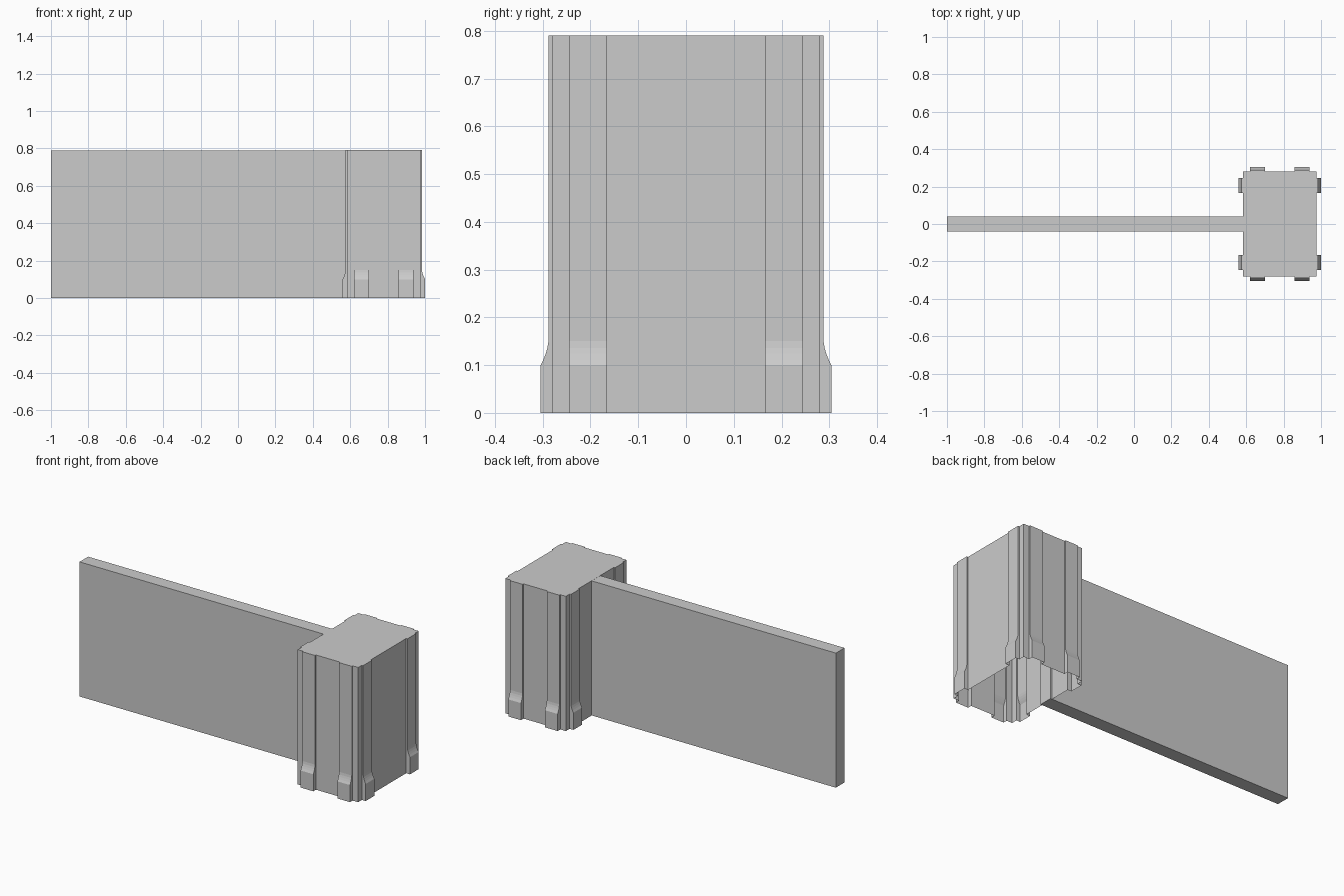
import bpy, bmesh

if "Cube" in bpy.data.objects:
    bpy.data.objects.remove(bpy.data.objects["Cube"])

CX = 0.7795            # tower centre on x
HX, HY = 0.196, 0.28   # tower half sizes
H = 0.79               # overall height


def finish(bm, name):
    bmesh.ops.recalc_face_normals(bm, faces=bm.faces)
    me = bpy.data.meshes.new(name)
    bm.to_mesh(me)
    bm.free()
    ob = bpy.data.objects.new(name, me)
    bpy.context.collection.objects.link(ob)
    return ob


def side(half, a, b, d):
    """Points (along, outward) of one tower side with two buttresses of depth d."""
    return [(-half, 0), (-b, 0), (-b, d), (-a, d), (-a, 0),
            (a, 0), (a, d), (b, d), (b, 0)]


def outline(d):
    sx = side(HX, 0.078, 0.16, d)
    sy = side(HY, 0.165, 0.245, d)
    pts = [(t, -HY - o) for t, o in sx]
    pts += [(HX + o, t) for t, o in sy]
    pts += [(-t, HY + o) for t, o in sx]
    pts += [(-HX - o, -t) for t, o in sy]
    return pts


# Tower: buttressed outline lofted upward, flared foot, open underneath
levels = [(0, 0.0245), (0.10, 0.0245), (0.112, 0.0185), (0.124, 0.0138),
          (0.136, 0.0102), (0.15, 0.008), (H, 0.008)]
bm = bmesh.new()
rings = [[bm.verts.new((CX + x, y, z)) for x, y in outline(d)] for z, d in levels]
for lo, hi in zip(rings, rings[1:]):
    n = len(lo)
    for i in range(n):
        j = (i + 1) % n
        bm.faces.new((lo[i], lo[j], hi[j], hi[i]))
bm.faces.new(rings[-1])
tower = finish(bm, "tower")
# Outward normals for the open shell
if tower.data.polygons[-1].normal.z < 0:
    tower.data.flip_normals()

# Wall: plain closed slab running into the tower
bm = bmesh.new()
bmesh.ops.create_cube(bm, size=1)
x0, x1 = -1.0, CX - HX + 0.01
for v in bm.verts:
    v.co = (x0 if v.co.x < 0 else x1, v.co.y * 0.08, 0 if v.co.z < 0 else H - 0.001)
finish(bm, "wall")
